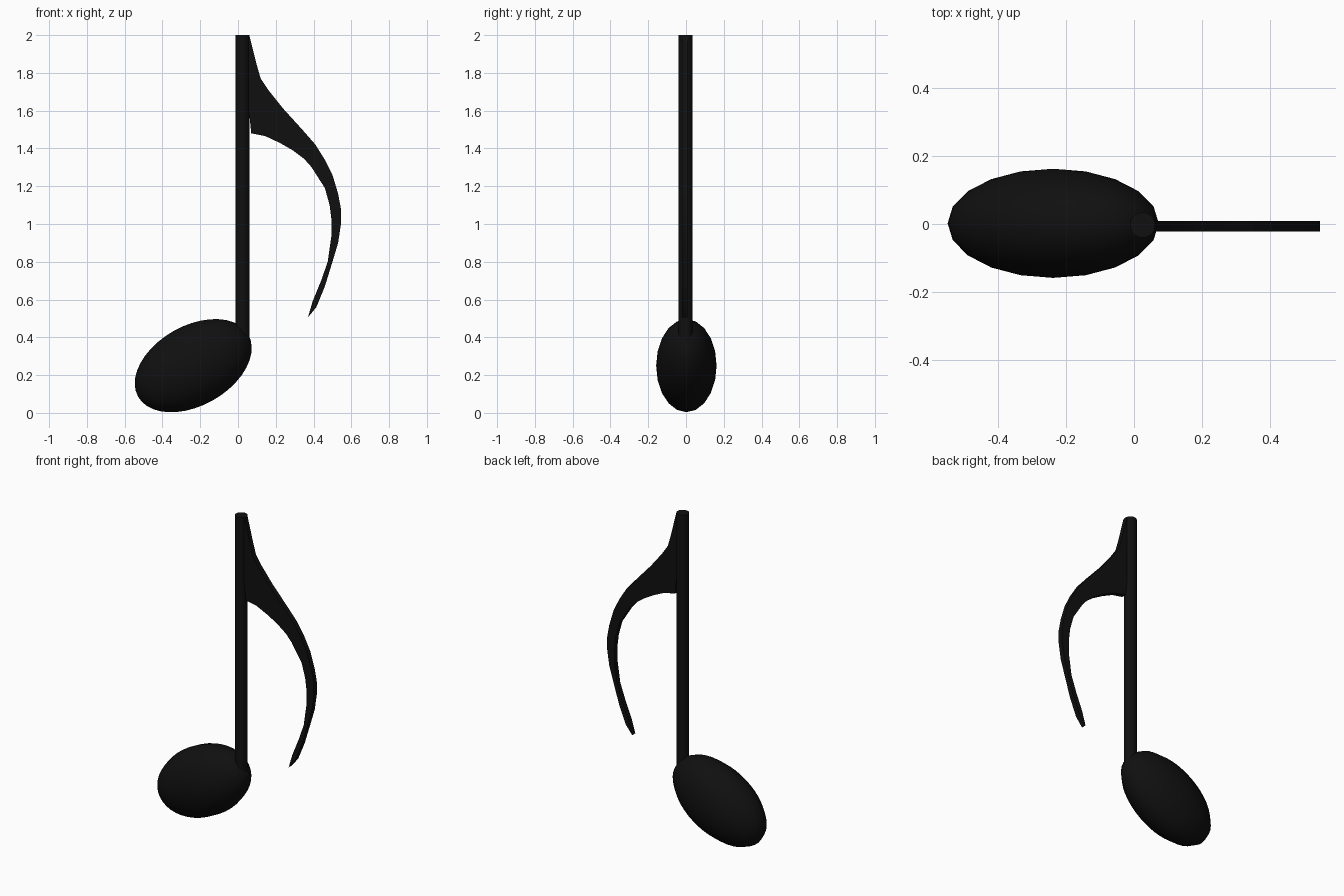
import bpy
import bmesh
from math import radians
from mathutils import Matrix, Vector

if "Cube" in bpy.data.objects:
    bpy.data.objects.remove(bpy.data.objects["Cube"], do_unlink=True)

# One near-black material for the whole note
BLACK = (0.005, 0.005, 0.005, 1)
ink = bpy.data.materials.new("ink_black")
ink.use_nodes = True
ink.diffuse_color = BLACK
ink.node_tree.nodes["Principled BSDF"].inputs["Base Color"].default_value = BLACK


def finish(bm, name):
    """Turn a bmesh into a named, coloured object with smooth shading."""
    bmesh.ops.recalc_face_normals(bm, faces=bm.faces)
    mesh = bpy.data.meshes.new(name)
    bm.to_mesh(mesh)
    bm.free()
    mesh.materials.append(ink)
    obj = bpy.data.objects.new(name, mesh)
    bpy.context.collection.objects.link(obj)
    bpy.ops.object.select_all(action="DESELECT")
    obj.select_set(True)
    bpy.context.view_layer.objects.active = obj
    bpy.ops.object.shade_smooth_by_angle(angle=radians(35))
    return obj


# Note head: tilted ellipsoid with its poles facing front and back
bm = bmesh.new()
placement = (Matrix.Translation((-0.237, 0.002, 0.25))
             @ Matrix.Rotation(radians(-29.4), 4, "Y")
             @ Matrix.Diagonal((0.335, 0.16, 0.211, 1))
             @ Matrix.Rotation(radians(90), 4, "X"))
bmesh.ops.create_uvsphere(bm, u_segments=40, v_segments=10, radius=1, matrix=placement)
finish(bm, "note_head")

# Stem: slim upright cylinder rising out of the head
stem_bottom, stem_top, stem_radius = 0.3, 2.0, 0.037
bm = bmesh.new()
bmesh.ops.create_cone(
    bm, cap_ends=True, segments=32, radius1=stem_radius, radius2=stem_radius,
    depth=stem_top - stem_bottom,
    matrix=Matrix.Translation((0.025, -0.003, (stem_bottom + stem_top) / 2)))
finish(bm, "stem")

# Flag: flat curved plate, outer edge runs down to the tip, inner edge back up
outer_edge = [(0.06, 2), (0.1, 1.84), (0.12, 1.77), (0.16, 1.71), (0.24, 1.61),
              (0.34, 1.5), (0.41, 1.42), (0.46, 1.34), (0.5, 1.26), (0.53, 1.16),
              (0.545, 1.08), (0.545, 1), (0.53, 0.9), (0.5, 0.8), (0.46, 0.67),
              (0.415, 0.56), (0.37, 0.505)]
inner_edge = [(0.395, 0.59), (0.44, 0.7), (0.475, 0.8), (0.495, 0.94),
              (0.495, 1.02), (0.485, 1.1), (0.46, 1.19), (0.39, 1.3),
              (0.35, 1.345), (0.29, 1.39), (0.22, 1.43), (0.145, 1.465),
              (0.07, 1.48), (0.06, 1.58), (0.04, 1.7), (0.04, 2)]
flag_front, flag_thickness = -0.022, 0.031
bm = bmesh.new()
outline = [bm.verts.new((x, flag_front, z)) for x, z in outer_edge + inner_edge]
plate = bm.faces.new(outline)
back = bmesh.ops.extrude_face_region(bm, geom=[plate], use_keep_orig=True)["geom"]
bmesh.ops.translate(
    bm, vec=Vector((0, flag_thickness, 0)),
    verts=[part for part in back if isinstance(part, bmesh.types.BMVert)])
bmesh.ops.triangulate(bm, faces=[face for face in bm.faces if len(face.verts) > 4])
finish(bm, "flag")
